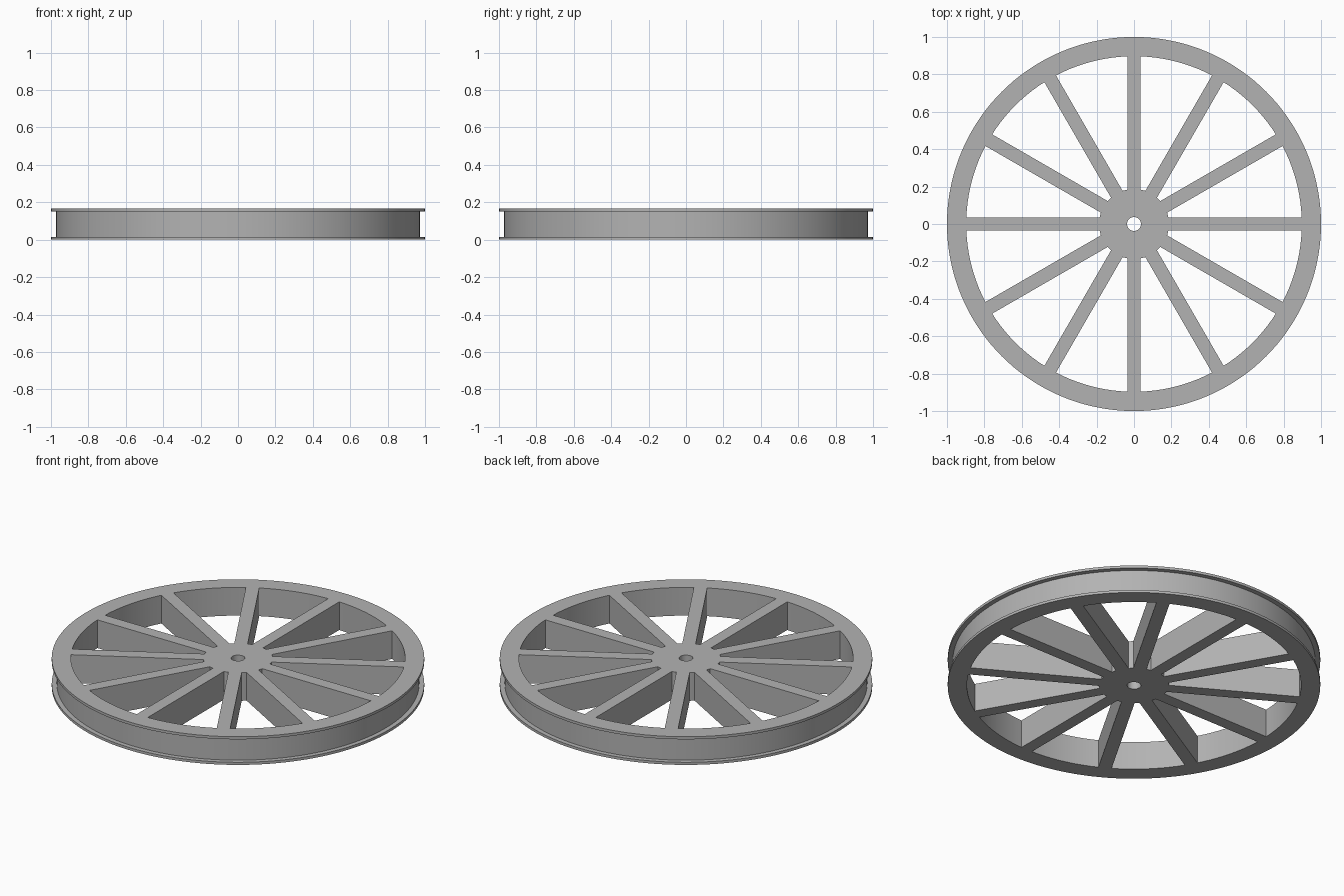
import bpy, bmesh
from math import asin, cos, sin, pi, radians

cube = bpy.data.objects.get("Cube")
if cube:
    bpy.data.objects.remove(cube, do_unlink=True)

OUTER, GROOVE, INNER, HUB, BORE = 1.0, 0.973, 0.897, 0.187, 0.038
HEIGHT, FLANGE = 0.167, 0.0155
HALF_SPOKE, SPOKES, SEGMENTS = 0.036, 12, 144

grey = bpy.data.materials.new("plain grey")
grey.use_nodes = True
colour = (0.45, 0.45, 0.45, 1)
grey.diffuse_color = colour
grey.node_tree.nodes["Principled BSDF"].inputs["Base Color"].default_value = colour


def polar(r, a):
    return r * cos(a), r * sin(a)


def make_object(name, bm):
    bmesh.ops.recalc_face_normals(bm, faces=bm.faces)
    mesh = bpy.data.meshes.new(name)
    bm.to_mesh(mesh)
    bm.free()
    mesh.materials.append(grey)
    obj = bpy.data.objects.new(name, mesh)
    bpy.context.collection.objects.link(obj)
    return obj


def add_prism(bm, outline, low, high):
    face = bm.faces.new([bm.verts.new((x, y, low)) for x, y in outline])
    top = bmesh.ops.extrude_face_region(bm, geom=[face])["geom"]
    verts = [v for v in top if isinstance(v, bmesh.types.BMVert)]
    bmesh.ops.translate(bm, verts=verts, vec=(0, 0, high - low))


# Solid grooved disc: stacked rings with a flange at each edge
bm = bmesh.new()
profile = [(OUTER, 0), (OUTER, FLANGE), (GROOVE, FLANGE), (GROOVE, HEIGHT - FLANGE),
           (OUTER, HEIGHT - FLANGE), (OUTER, HEIGHT)]
rings = [[bm.verts.new((*polar(r, 2 * pi * i / SEGMENTS), z)) for i in range(SEGMENTS)]
         for r, z in profile]
for lower, upper in zip(rings, rings[1:]):
    for i in range(SEGMENTS):
        j = (i + 1) % SEGMENTS
        bm.faces.new((lower[i], lower[j], upper[j], upper[i]))
bm.faces.new(rings[0])
bm.faces.new(rings[-1])
wheel = make_object("spoked_wheel", bm)

# Windows between parallel-sided spokes, plus the axle bore
bm = bmesh.new()
step = 2 * pi / SPOKES


def arc(radius, start, count):
    margin = asin(HALF_SPOKE / radius)
    span = step - 2 * margin
    return [polar(radius, start + margin + span * i / count) for i in range(count + 1)]


for k in range(SPOKES):
    outline = arc(INNER, k * step, 10) + arc(HUB, k * step, 3)[::-1]
    add_prism(bm, outline, -0.1, HEIGHT + 0.1)
add_prism(bm, [polar(BORE, 2 * pi * i / 12) for i in range(12)], -0.1, HEIGHT + 0.1)
cutter = make_object("window_cutter", bm)
cutter.hide_render = True

cut = wheel.modifiers.new("windows", "BOOLEAN")
cut.operation = "DIFFERENCE"
cut.solver = "EXACT"
cut.object = cutter
bpy.context.view_layer.objects.active = wheel
wheel.select_set(True)
cutter.select_set(False)
bpy.ops.object.modifier_apply(modifier=cut.name)
bpy.data.objects.remove(cutter, do_unlink=True)

# Smooth curved walls, crisp edges
bpy.ops.object.shade_smooth_by_angle(angle=radians(30))
